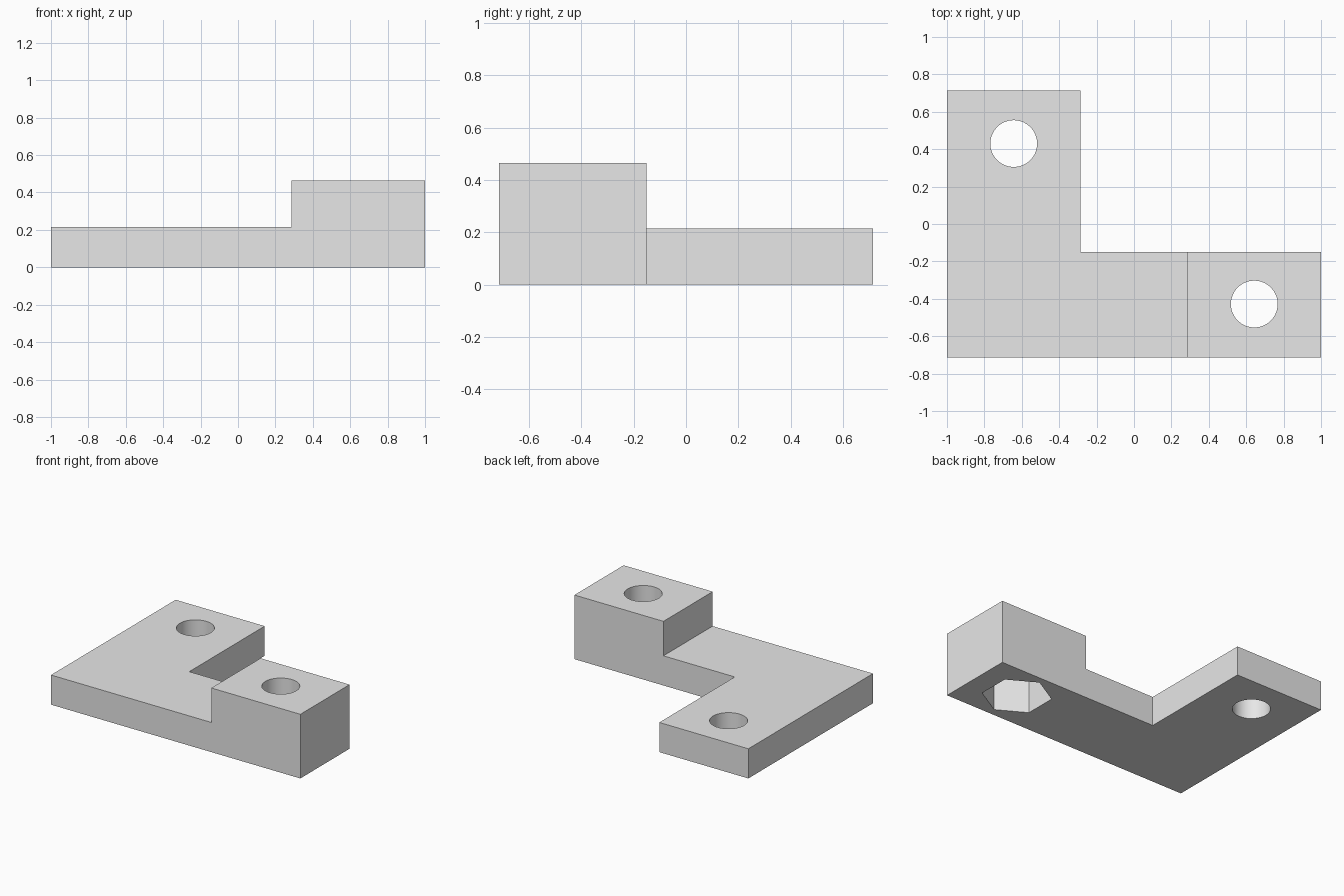
import bpy
import bmesh
import math

cube = bpy.data.objects.get("Cube")
if cube:
    bpy.data.objects.remove(cube, do_unlink=True)

FRONT, BACK = -0.714, 0.714
INNER_X, INNER_Y = -0.286, -0.15
PLATE_TOP, BLOCK_TOP, BLOCK_X = 0.215, 0.465, 0.286
HOLE_R, NUT_R, NUT_DEPTH = 0.125, 0.231, 0.25

grey = bpy.data.materials.new("light grey")
grey.use_nodes = True
grey.diffuse_color = (0.8, 0.8, 0.8, 1)
grey.node_tree.nodes["Principled BSDF"].inputs["Base Color"].default_value = (0.8, 0.8, 0.8, 1)


def prism(name, outline, z0, z1):
    """Extrude a flat outline from z0 up to z1."""
    bm = bmesh.new()
    base = bm.faces.new([bm.verts.new((x, y, z0)) for x, y in outline])
    result = bmesh.ops.extrude_face_region(bm, geom=[base])
    top = [v for v in result["geom"] if isinstance(v, bmesh.types.BMVert)]
    bmesh.ops.translate(bm, verts=top, vec=(0, 0, z1 - z0))
    bmesh.ops.recalc_face_normals(bm, faces=bm.faces)
    mesh = bpy.data.meshes.new(name)
    bm.to_mesh(mesh)
    bm.free()
    mesh.materials.append(grey)
    obj = bpy.data.objects.new(name, mesh)
    bpy.context.collection.objects.link(obj)
    return obj


def ring(x, y, radius, sides, start=0.0):
    angles = [start + math.tau * i / sides for i in range(sides)]
    return [(x + radius * math.cos(a), y + radius * math.sin(a)) for a in angles]


# L-shaped body at full height
bracket = prism("bracket", [(-1, FRONT), (1, FRONT), (1, INNER_Y), (INNER_X, INNER_Y),
                            (INNER_X, BACK), (-1, BACK)], 0, BLOCK_TOP)

# Step, two bolt holes and a hexagonal nut pocket under the raised block
cutters = [
    prism("step_cutter", [(-2, -2), (BLOCK_X, -2), (BLOCK_X, 2), (-2, 2)], PLATE_TOP, 1),
    prism("plate_hole_cutter", ring(-0.643, 0.43, HOLE_R, 64), -1, 1),
    prism("block_hole_cutter", ring(0.643, -0.428, HOLE_R, 64), -1, 1),
    prism("nut_pocket_cutter", ring(0.643, -0.428, NUT_R, 6, math.pi / 2), -1, NUT_DEPTH),
]

bpy.ops.object.select_all(action="DESELECT")
bracket.select_set(True)
bpy.context.view_layer.objects.active = bracket
for cutter in cutters:
    cutter.hide_render = True
    cut = bracket.modifiers.new(cutter.name, "BOOLEAN")
    cut.operation = "DIFFERENCE"
    cut.solver = "EXACT"
    cut.object = cutter
    bpy.ops.object.modifier_apply(modifier=cut.name)
    bpy.data.objects.remove(cutter, do_unlink=True)

# Round bores, crisp edges
bpy.ops.object.shade_smooth_by_angle(angle=math.radians(30))
